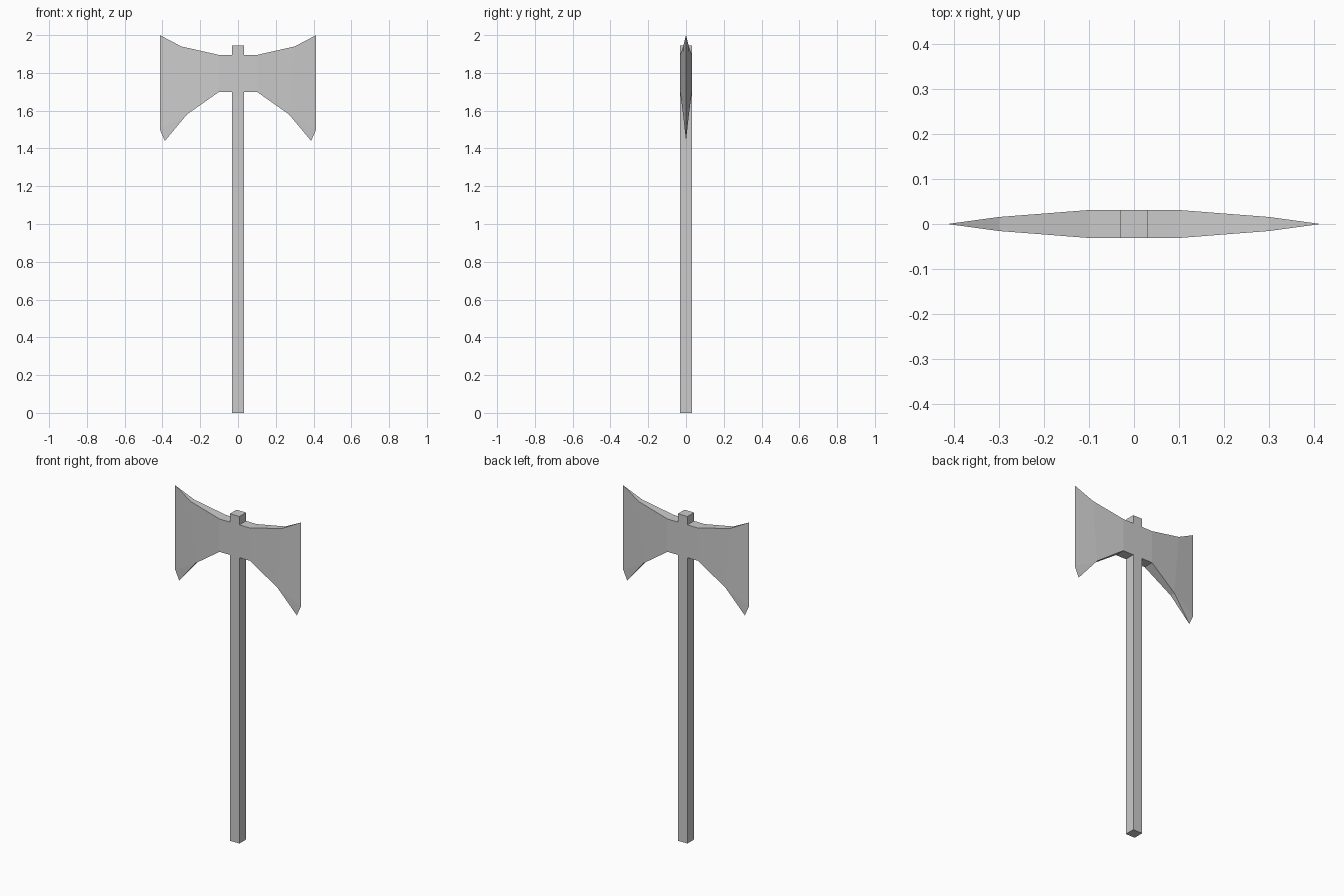
import bpy, bmesh

if "Cube" in bpy.data.objects:
    bpy.data.objects.remove(bpy.data.objects["Cube"])

HALF = 0.031  # half thickness of the shaft and hub


def make_object(name, bm):
    bmesh.ops.recalc_face_normals(bm, faces=bm.faces)
    mesh = bpy.data.meshes.new(name)
    bm.to_mesh(mesh)
    bm.free()
    obj = bpy.data.objects.new(name, mesh)
    bpy.context.collection.objects.link(obj)
    return obj


# Square shaft running through the head
bm = bmesh.new()
bmesh.ops.create_cube(bm, size=1)
for v in bm.verts:
    v.co = (v.co.x * 2 * HALF, v.co.y * 2 * HALF, (v.co.z + 0.5) * 1.945)
make_object("shaft", bm)

# Blade cross-sections: top (x, z), bottom (x, z), half thickness
SECTIONS = [
    ((HALF, 1.895), (HALF, 1.70), HALF),
    ((0.10, 1.895), (0.10, 1.70), HALF),
    ((0.30, 1.94), (0.27, 1.58), 0.0155),
]
# Sharp cutting edge, top to bottom
EDGE = [(0.414, 2.0), (0.414, 1.50), (0.387, 1.44)]


def make_blade(name, side):
    bm = bmesh.new()

    def vert(p, y):
        return bm.verts.new((side * p[0], y, p[1]))

    rings = [[vert(t, -h), vert(b, -h), vert(b, h), vert(t, h)]
             for t, b, h in SECTIONS]
    # Hub and tapering cheeks
    for a, b in zip(rings, rings[1:]):
        for i in range(4):
            j = (i + 1) % 4
            bm.faces.new((a[i], a[j], b[j], b[i]))
    # Wedge closing onto the cutting edge
    top, mid, low = [vert(p, 0) for p in EDGE]
    ft, fb, bb, bt = rings[-1]
    for t, b in ((ft, fb), (bt, bb)):
        bm.faces.new((t, b, mid, top))
        bm.faces.new((b, low, mid))
    bm.faces.new((ft, top, bt))
    bm.faces.new((fb, bb, low))
    return make_object(name, bm)


make_blade("right_blade", 1)
make_blade("left_blade", -1)
